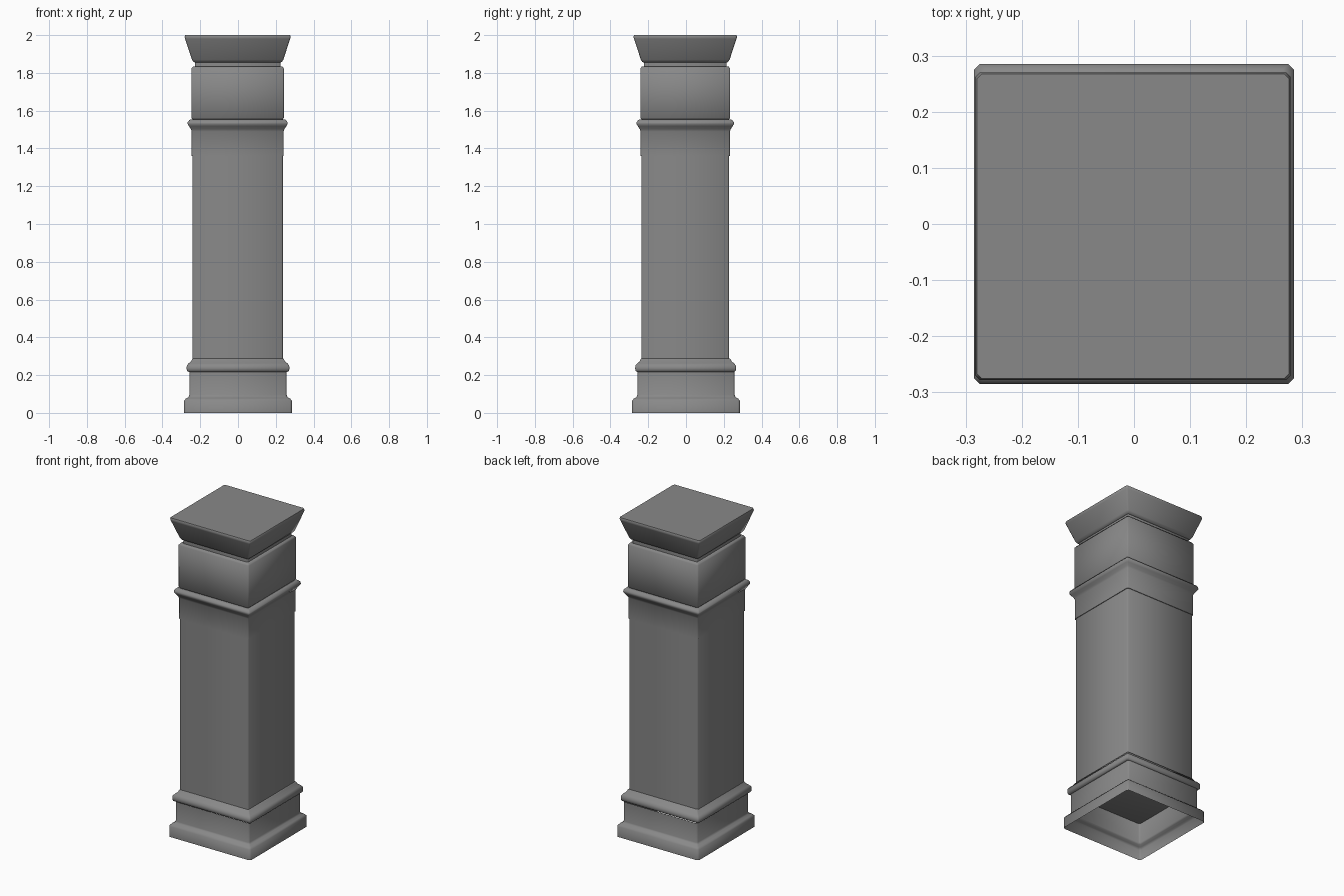
import bpy
import bmesh
import math

cube = bpy.data.objects.get("Cube")
if cube:
    bpy.data.objects.remove(cube, do_unlink=True)

stone = bpy.data.materials.new("grey_stone")
stone.use_nodes = True
GREY = (0.25, 0.25, 0.25, 1)
stone.diffuse_color = GREY
stone.node_tree.nodes["Principled BSDF"].inputs["Base Color"].default_value = GREY


def ring(bm, half, z, trim, shift, cut):
    """Square section with cut corners; trim narrows it front to back."""
    hx, hy = half, half - trim
    c = cut
    corners = [(hx, c - hy), (hx, hy - c), (hx - c, hy), (c - hx, hy),
               (-hx, hy - c), (-hx, c - hy), (c - hx, -hy), (hx - c, -hy)]
    return [bm.verts.new((x + shift[0], y + shift[1], z)) for x, y in corners]


def square_part(name, profile, trim=0.007, shift=(-0.002, -0.004), cut=0.006,
                close_bottom=True, close_top=True):
    """Loft a (half width, height) profile, listed from bottom to top."""
    bm = bmesh.new()
    rings = [ring(bm, half, z, trim, shift, cut) for half, z in profile]
    for low, high in zip(rings, rings[1:]):
        for i in range(8):
            j = (i + 1) % 8
            bm.faces.new((low[i], low[j], high[j], high[i]))
    if close_bottom:
        bm.faces.new(rings[0][::-1])
    if close_top:
        bm.faces.new(rings[-1])
    mesh = bpy.data.meshes.new(name)
    bm.to_mesh(mesh)
    bm.free()
    obj = bpy.data.objects.new(name, mesh)
    bpy.context.collection.objects.link(obj)
    mesh.materials.append(stone)
    bpy.ops.object.select_all(action='DESELECT')
    bpy.context.view_layer.objects.active = obj
    obj.select_set(True)
    bpy.ops.object.shade_smooth_by_angle(angle=math.radians(50))
    return obj


# Hollow plinth, open underneath
square_part("plinth", [(0.285, 0), (0.285, 0.065), (0.275, 0.077), (0.262, 0.083),
                       (0.258, 0.095), (0.258, 0.216)],
            trim=0, shift=(0, 0), cut=0.01, close_bottom=False, close_top=False)

# Moulding between plinth and shaft
square_part("base_moulding", [(0.262, 0.217), (0.27, 0.222), (0.272, 0.235),
                              (0.271, 0.25), (0.262, 0.262), (0.25, 0.271),
                              (0.243, 0.285), (0.239, 0.288)],
            trim=0.005, shift=(0, -0.002))

# Plain shaft
square_part("shaft", [(0.239, 0.28), (0.239, 1.37)])

# Collar with a projecting bead
square_part("collar", [(0.243, 1.36), (0.243, 1.49), (0.248, 1.503), (0.258, 1.518),
                       (0.265, 1.53), (0.264, 1.539), (0.256, 1.55), (0.25, 1.553)])

# Upper block, neck and flared cap
square_part("upper_block", [(0.238, 1.553), (0.245, 1.562), (0.245, 1.823),
                            (0.237, 1.833)])
square_part("neck", [(0.226, 1.83), (0.226, 1.86)])
square_part("cap", [(0.226, 1.855), (0.234, 1.858), (0.242, 1.87), (0.278, 1.98),
                    (0.281, 1.99), (0.278, 2.0)], cut=0.008)
